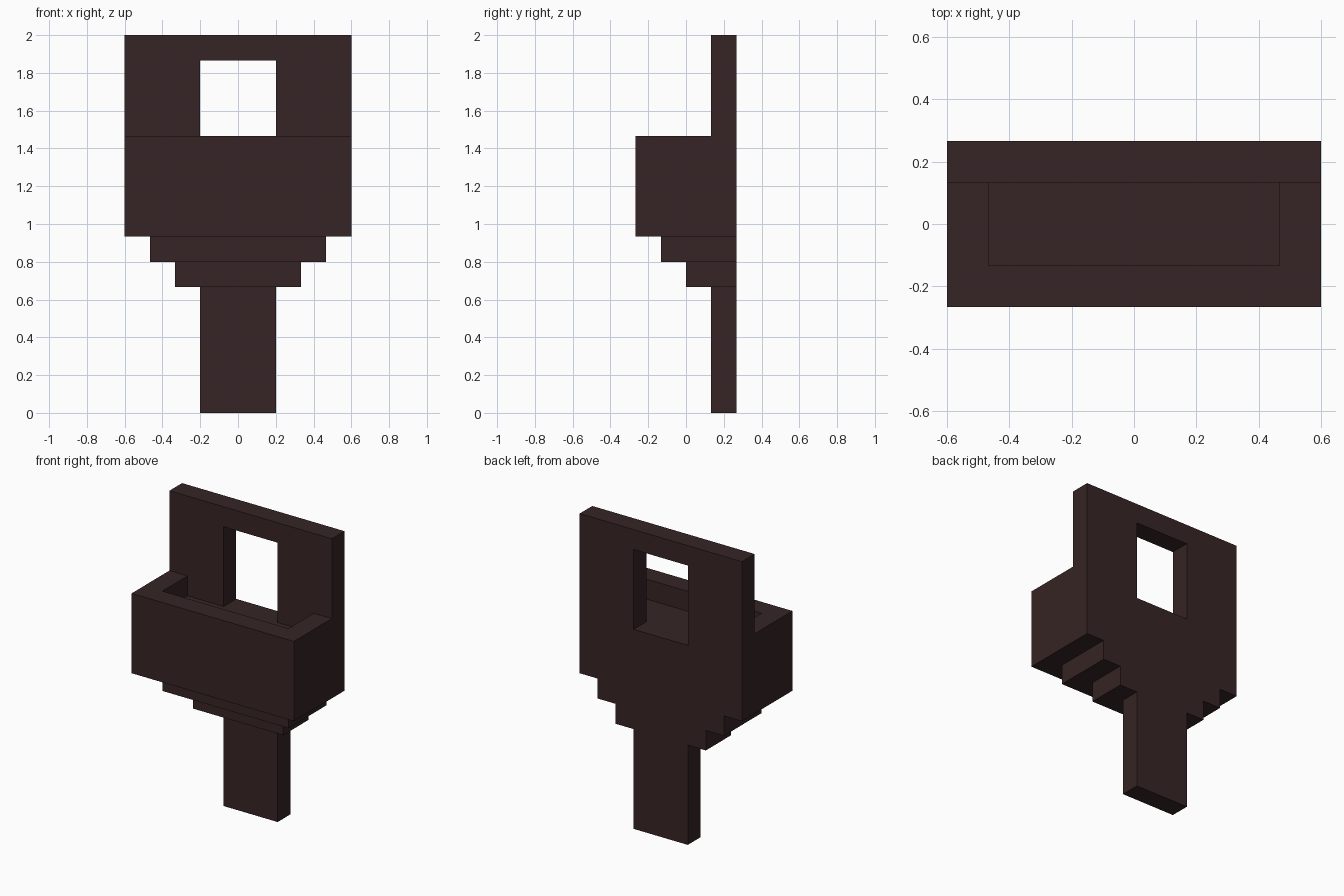
import bpy
import bmesh

cube = bpy.data.objects.get("Cube")
if cube:
    bpy.data.objects.remove(cube, do_unlink=True)

U = 2 / 15          # one block of the stepped design
BACK = 2 * U        # y of the flat rear face
WALL = U            # y where the back panel meets the basin

# Single dark brown colour
brown = bpy.data.materials.new("dark_brown")
brown.use_nodes = True
colour = (0.037, 0.018, 0.018, 1)
brown.diffuse_color = colour
bsdf = brown.node_tree.nodes["Principled BSDF"]
bsdf.inputs["Base Color"].default_value = colour
bsdf.inputs["Roughness"].default_value = 0.8


def prism(name, outline, y0, y1):
    """Extrude an x-z outline from y0 to y1."""
    bm = bmesh.new()
    face = bm.faces.new([bm.verts.new((x, y0, z)) for x, z in outline])
    solid = bmesh.ops.extrude_face_region(bm, geom=[face])
    verts = [v for v in solid["geom"] if isinstance(v, bmesh.types.BMVert)]
    bmesh.ops.translate(bm, vec=(0, y1 - y0, 0), verts=verts)
    bmesh.ops.recalc_face_normals(bm, faces=bm.faces)
    mesh = bpy.data.meshes.new(name)
    bm.to_mesh(mesh)
    bm.free()
    mesh.materials.append(brown)
    obj = bpy.data.objects.new(name, mesh)
    bpy.context.collection.objects.link(obj)
    return obj


def box(name, half, y0, y1, z0, z1):
    return prism(name, [(-half, z0), (half, z0), (half, z1), (-half, z1)], y0, y1)


def cut(obj, cutter):
    """Subtract the cutter, bake the result and discard the cutter."""
    cutter.hide_render = True
    mod = obj.modifiers.new("cut", "BOOLEAN")
    mod.operation = "DIFFERENCE"
    mod.solver = "EXACT"
    mod.object = cutter
    bpy.context.view_layer.update()
    graph = bpy.context.evaluated_depsgraph_get()
    mesh = bpy.data.meshes.new_from_object(obj.evaluated_get(graph))
    obj.modifiers.clear()
    obj.data = mesh
    bpy.data.objects.remove(cutter, do_unlink=True)


# Back panel: post, stepped shoulders and tall board in one outline
levels = [(1.5, 0), (1.5, 5), (2.5, 5), (2.5, 6), (3.5, 6), (3.5, 7), (4.5, 7), (4.5, 15)]
right_half = [(x * U, z * U) for x, z in levels]
left_half = [(-x, z) for x, z in reversed(right_half)]
back_panel = prism("back_panel", right_half + left_half, WALL, BACK)

# Window, whose sill is level with the basin floor
cut(back_panel, box("window_cutter", 1.5 * U, 0, 3 * U, 10 * U, 14 * U))

# Basin with a shallow recess that is open against the back panel
basin = box("basin", 4.5 * U, -2 * U, WALL, 7 * U, 11 * U)
cut(basin, box("recess_cutter", 3.5 * U, -U, 1.5 * U, 10 * U, 12 * U))

# Stepped corbels under the basin
box("upper_step", 3.5 * U, -U, WALL, 6 * U, 7 * U)
box("lower_step", 2.5 * U, 0, WALL, 5 * U, 6 * U)
